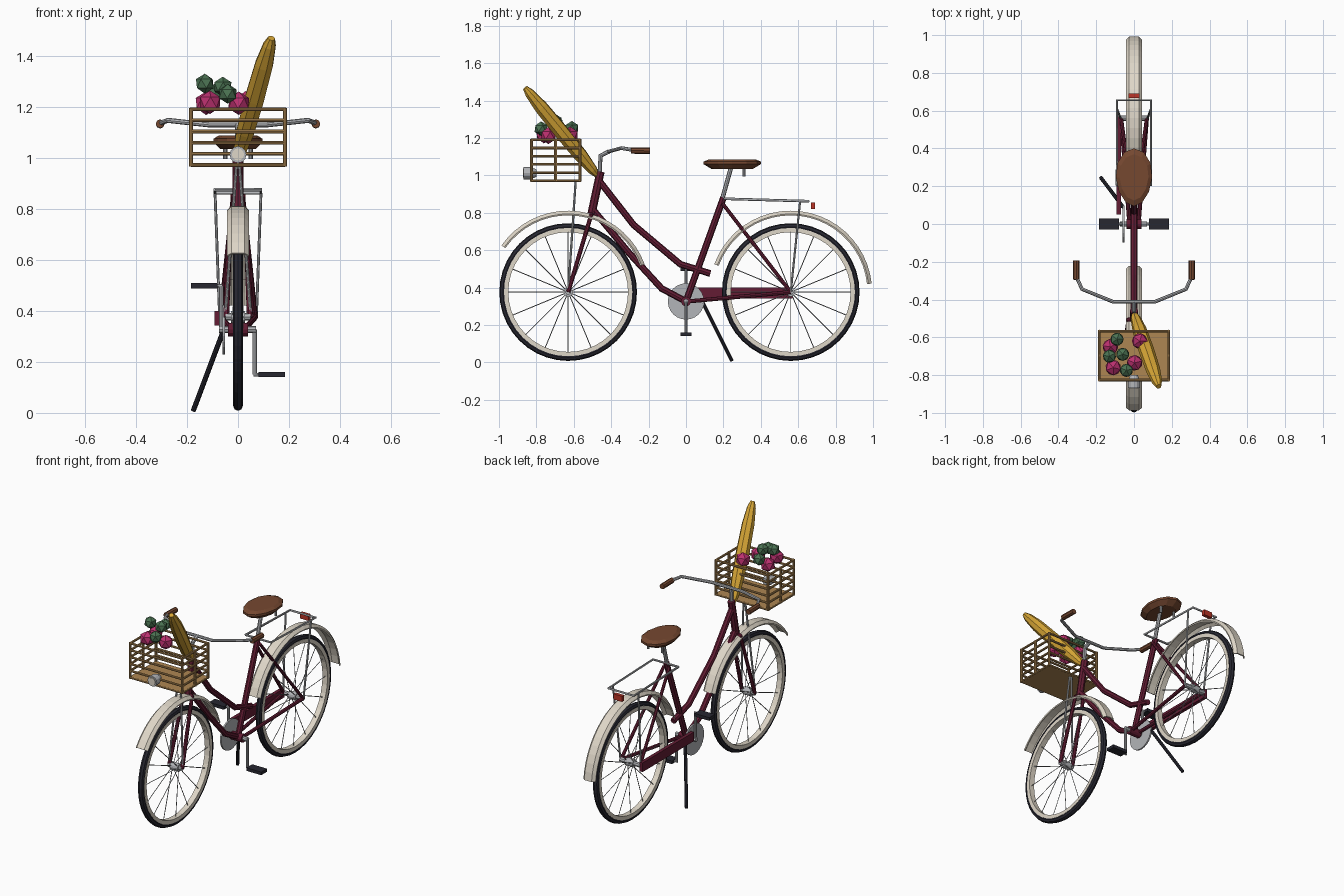
import bpy, bmesh, math
from mathutils import Matrix, Vector

if "Cube" in bpy.data.objects:
    bpy.data.objects.remove(bpy.data.objects["Cube"])


def mat(name, r, g, b):
    m = bpy.data.materials.new(name)
    m.diffuse_color = (r, g, b, 1)
    m.use_nodes = True
    m.node_tree.nodes["Principled BSDF"].inputs["Base Color"].default_value = m.diffuse_color
    return m


MAROON = mat("maroon", .125, .012, .034)
CREAM = mat("cream", .74, .68, .58)
DARK = mat("rubber black", .02, .02, .03)
SILVER = mat("silver", .45, .46, .48)
BROWN = mat("leather brown", .18, .065, .03)
TAN = mat("wicker tan", .42, .24, .085)
GOLD = mat("bread gold", .66, .37, .035)
GREEN = mat("leaf green", .07, .17, .085)
PINK = mat("radish pink", .50, .03, .16)
RED = mat("reflector red", .50, .035, .02)


def add(name, mesh, m):
    mesh.materials.clear()
    mesh.materials.append(m)
    o = bpy.data.objects.new(name, mesh)
    bpy.context.collection.objects.link(o)
    return o


def from_bm(name, bm, m):
    bmesh.ops.recalc_face_normals(bm, faces=bm.faces)
    me = bpy.data.meshes.new(name)
    bm.to_mesh(me)
    bm.free()
    return add(name, me, m)


def tubes(name, paths, r, m, sides=8, radii=None):
    """Round tubes along one or more point paths, as one mesh."""
    cu = bpy.data.curves.new(name, 'CURVE')
    cu.dimensions = '3D'
    cu.bevel_depth = r
    cu.bevel_resolution = (sides - 4) // 2
    cu.use_fill_caps = True
    for path in paths:
        s = cu.splines.new('POLY')
        s.use_smooth = False
        s.points.add(len(path) - 1)
        for i, p in enumerate(path):
            s.points[i].co = (*p, 1)
            if radii:
                s.points[i].radius = radii[i]
    tmp = bpy.data.objects.new(name + "_path", cu)
    bpy.context.collection.objects.link(tmp)
    dg = bpy.context.evaluated_depsgraph_get()
    me = bpy.data.meshes.new_from_object(tmp.evaluated_get(dg))
    bpy.data.objects.remove(tmp)
    return add(name, me, m)


def both(path):
    """A path and its mirror image across x = 0."""
    return [path, [(-x, y, z) for x, y, z in path]]


def box(name, x, y, z, m):
    bm = bmesh.new()
    bmesh.ops.create_cube(bm, size=1)
    for v in bm.verts:
        v.co = [(a + b) / 2 + c * (b - a) for c, (a, b) in zip(v.co, (x, y, z))]
    return from_bm(name, bm, m)


def lathe(name, profile, n, center, m, closed=True):
    """Turn an (x, radius) profile around the x axis."""
    bm = bmesh.new()
    rings = [[bm.verts.new((center[0] + x, center[1] + r * math.cos(2 * math.pi * k / n),
                            center[2] + r * math.sin(2 * math.pi * k / n)))
              for x, r in profile] for k in range(n)]
    p = len(profile)
    for k in range(n):
        a, b = rings[k], rings[(k + 1) % n]
        for i in range(p if closed else p - 1):
            j = (i + 1) % p
            bm.faces.new((a[i], a[j], b[j], b[i]))
    return from_bm(name, bm, m)


def fender(name, cy, a0, a1, n):
    """Crowned mudguard strip swept around the wheel."""
    prof = [(-.043, .414), (-.026, .431), (.026, .431), (.043, .414)]
    prof = [(x, r + .004) for x, r in prof] + [(x * .93, r - .004) for x, r in reversed(prof)]
    bm = bmesh.new()
    rings = []
    for k in range(n + 1):
        a = math.radians(a0 + (a1 - a0) * k / n)
        rings.append([bm.verts.new((x, cy + r * math.cos(a), WZ + r * math.sin(a))) for x, r in prof])
    for a, b in zip(rings, rings[1:]):
        for i in range(8):
            j = (i + 1) % 8
            bm.faces.new((a[i], a[j], b[j], b[i]))
    for ring in (rings[0], rings[-1]):
        for i in range(3):
            bm.faces.new((ring[i], ring[i + 1], ring[6 - i], ring[7 - i]))
    return from_bm(name, bm, CREAM)


# wheels
WZ, FY, RY, BZ = .376, -.63, .56, .326
for tag, cy, hub in (("front", FY, .048), ("rear", RY, .072)):
    c = (0, cy, WZ)
    lathe(tag + "_tyre", [(.019 * math.cos(t * math.pi / 4), .349 + .019 * math.sin(t * math.pi / 4))
                          for t in range(8)], 40, c, DARK)
    lathe(tag + "_rim", [(-.018, .320), (.018, .320), (.018, .343), (-.018, .343)], 40, c, CREAM)
    spokes = []
    for k in range(16):
        a = 2 * math.pi * k / 16
        d = Vector((0, math.cos(a), math.sin(a)))
        spokes.append([Vector(c) + d * .015 + Vector((.02 * (-1) ** k, 0, 0)), Vector(c) + d * .325])
    tubes(tag + "_spokes", spokes, .0025, SILVER, 4)
    tubes(tag + "_hub", [[(-hub, cy, WZ), (hub, cy, WZ)]], .015, SILVER)
    tubes(tag + "_hub_shell", [[(-.028, cy, WZ), (.028, cy, WZ)]], .024, SILVER, 12)
fender("front_fender", FY, 20, 145, 18)
fender("rear_fender", RY, 6, 160, 22)

# frame
tubes("head_tube", [[(0, -.505, .795), (0, -.457, 1.02)]], .022, MAROON)
tubes("top_tube", [[(0, -.475, .985), (0, -.28, .735), (0, -.03, .525), (0, .13, .475)]], .018, MAROON)
tubes("down_tube", [[(0, -.50, .82), (0, -.30, .58), (0, -.13, .395), (0, 0, BZ)]], .018, MAROON)
tubes("seat_tube", [[(0, 0, BZ), (0, .20, .88)]], .018, MAROON)
tubes("bottom_bracket", [[(-.04, 0, BZ), (.04, 0, BZ)]], .026, MAROON, 12)
tubes("fork", both([(0, -.503, .80), (.03, -.508, .785), (.046, FY, WZ)]), .012, MAROON)
tubes("seat_stays", both([(.018, .195, .85), (.068, RY, WZ)]), .010, MAROON)
tubes("chain_stays", both([(.025, .01, BZ), (.068, RY, WZ)]), .011, MAROON)
box("chain_guard", (-.092, -.07), (.05, .57), (.342, .40), MAROON)

# drivetrain
tubes("chainring", [[(-.060, 0, BZ), (-.050, 0, BZ)]], .097, SILVER, 24)
tubes("crank_axle", [[(-.075, 0, BZ), (.07, 0, BZ)]], .014, SILVER)
for tag, s, z in (("left", -1, .498), ("right", 1, .150)):
    tubes(tag + "_crank", [[(s * .066, 0, BZ), (s * .066, 0, z)]], .009, SILVER)
    tubes(tag + "_pedal_axle", [[(s * .06, 0, z), (s * .09, 0, z)]], .007, SILVER)
    box(tag + "_pedal", sorted((s * .08, s * .185)), (-.029, .029), (z - .010, z + .010), DARK)
tubes("kickstand", [[(-.058, .09, .32), (-.175, .245, .009)]], .010, DARK)

# seat
tubes("seat_post", [[(0, .19, .86), (0, .243, 1.05)]], .012, SILVER)
tubes("seat_springs", both([(.05, .31, .995), (.05, .31, 1.045)]), .008, SILVER)
bm = bmesh.new()
rings = []
for s, z in ((.72, 1.034), (1, 1.060), (1, 1.074), (.80, 1.086)):
    rings.append([bm.verts.new((.096 * s * math.sin(t * math.pi / 6) * (1 + .1 * math.cos(t * math.pi / 6)),
                                .247 + .153 * s * math.cos(t * math.pi / 6), z)) for t in range(12)])
for a, b in zip(rings, rings[1:]):
    for i in range(12):
        bm.faces.new((a[i], a[(i + 1) % 12], b[(i + 1) % 12], b[i]))
bm.faces.new(rings[0])
bm.faces.new(rings[-1])
from_bm("seat", bm, BROWN)

# rear rack and reflector
tubes("rack_rails", [[(-.09, .205, .875), (-.09, .655, .862), (.09, .655, .862), (.09, .205, .875),
                      (-.09, .205, .875)]], .007, SILVER)
tubes("rack_struts", both([(.09, .61, .862), (.072, RY, WZ)]), .006, SILVER)
box("rear_reflector", (-.03, .03), (.668, .69), (.82, .856), RED)

# handlebar
tubes("stem", [[(0, -.462, 1.0), (0, -.457, 1.105), (0, -.412, 1.128)]], .012, SILVER)
half = [(.11, -.412, 1.128), (.275, -.345, 1.146), (.305, -.28, 1.135), (.305, -.20, 1.132)]
tubes("handlebar", [[(-x, y, z) for x, y, z in reversed(half)] + half], .010, SILVER)
tubes("grips", both([(.305, -.295, 1.133), (.305, -.193, 1.131)]), .017, BROWN)

# basket
X, Y0, Y1, Z0, Z1 = .184, -.826, -.567, .971, 1.190
loops = []
for k in range(6):
    z = Z0 + (Z1 - Z0) * k / 5
    for s in (-1, 1):
        loops.append([(s * X, Y0, z), (s * X, Y1, z)])
    for y in (Y0, Y1):
        loops.append([(-X, y, z), (X, y, z)])
tubes("basket_rails", loops, .007, TAN)
ym = (Y0 + Y1) / 2
tubes("basket_posts", [[(x, y, Z0 - .005), (x, y, Z1 + .005)] for x, y in
                       ((-X, Y0), (X, Y0), (-X, Y1), (X, Y1), (-X, ym), (X, ym))], .008, TAN)
box("basket_floor", (-X, X), (Y0, Y1), (.965, .977), TAN)
tubes("basket_stays", both([(.006, -.59, .968), (.05, FY, WZ)]), .006, SILVER)

# headlamp
tubes("headlamp", [[(0, -.80, 1.012), (0, -.83, 1.012), (0, -.868, 1.012)]], .033, SILVER, 12,
      radii=[.6, 1, 1])
tubes("headlamp_lens", [[(0, -.865, 1.012), (0, -.872, 1.012)]], .024, CREAM, 12)

# groceries
A, B = Vector((0, -.475, 1.0)), Vector((.131, -.86, 1.468))
tubes("baguette", [[A.lerp(B, t) for t in (0, .06, .22, .5, .78, .94, 1)]], .041, GOLD, 8,
      radii=[.35, .65, .92, 1, .92, .65, .35])
for name, m, r, spots in (
        ("green_vegetable", GREEN, .039, ((-.09, -.61, 1.252), (-.13, -.70, 1.29), (-.06, -.69, 1.278), (-.04, -.775, 1.25))),
        ("pink_vegetable", PINK, .046, ((.03, -.62, 1.215), (-.125, -.65, 1.213), (-.11, -.76, 1.217), (.003, -.735, 1.213)))):
    for i, p in enumerate(spots):
        bm = bmesh.new()
        bmesh.ops.create_icosphere(bm, subdivisions=1, radius=r,
                                   matrix=Matrix.Translation(p) @ Matrix.Rotation(i * .5, 4, 'Z'))
        from_bm(f"{name}_{i + 1}", bm, m)
